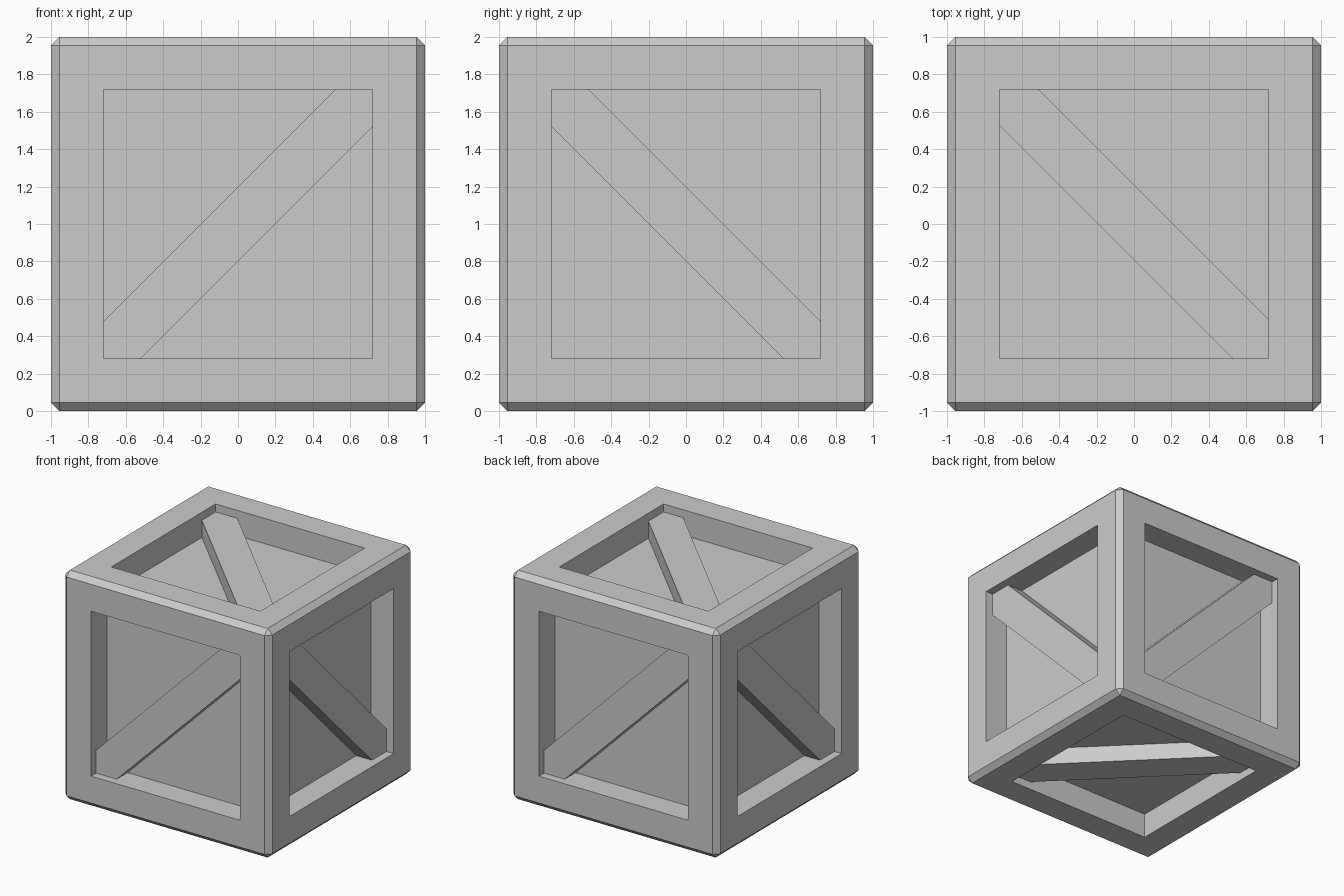
import bpy
import bmesh
from mathutils import Vector

if "Cube" in bpy.data.objects:
    bpy.data.objects.remove(bpy.data.objects["Cube"], do_unlink=True)

BEVEL = 0.045      # chamfer along the crate edges
WINDOW = 0.72      # half size of each recessed panel
PANEL = 0.78       # distance of a panel from the crate centre
BRACE = 0.93       # distance of a brace's outer face from the centre
HALF_CUT = 0.2     # brace half width measured along a window side
CENTRE = Vector((0, 0, 1))

grey = bpy.data.materials.new("plain grey")
grey.use_nodes = True
grey.diffuse_color = (0.6, 0.6, 0.6, 1)
grey.node_tree.nodes["Principled BSDF"].inputs["Base Color"].default_value = (0.6, 0.6, 0.6, 1)


def add_object(name, bm):
    bmesh.ops.recalc_face_normals(bm, faces=bm.faces[:])
    mesh = bpy.data.meshes.new(name)
    bm.to_mesh(mesh)
    bm.free()
    mesh.materials.append(grey)
    obj = bpy.data.objects.new(name, mesh)
    obj.location = CENTRE
    bpy.context.collection.objects.link(obj)


# Crate body: chamfered cube with a recessed panel on every side
bm = bmesh.new()
bmesh.ops.create_cube(bm, size=2)
bmesh.ops.bevel(bm, geom=bm.edges[:], offset=BEVEL, segments=1,
                affect='EDGES', clamp_overlap=True)
bm.normal_update()
sides = [f for f in bm.faces if f.calc_area() > 1]
bmesh.ops.inset_individual(bm, faces=sides, thickness=1 - BEVEL - WINDOW,
                           use_even_offset=True)
bm.normal_update()
for face in sides:
    normal = face.normal.copy()
    panel = bmesh.ops.extrude_discrete_faces(bm, faces=[face])["faces"][0]
    bmesh.ops.translate(bm, verts=panel.verts[:], vec=normal * (PANEL - 1))
add_object("crate_body", bm)


# Diagonal braces: six-sided strips fitted corner to corner in each recess
def add_brace(name, normal, u, v, shift=0):
    n, u, v = Vector(normal), Vector(u), Vector(v)
    w = WINDOW
    upper, lower = w - HALF_CUT - shift, w - HALF_CUT + shift
    outline = [(-w, -w), (-lower, -w), (w, lower), (w, w), (upper, w), (-w, -upper)]
    bm = bmesh.new()
    base = bm.faces.new([bm.verts.new(u * a + v * b + n * PANEL) for a, b in outline])
    new = bmesh.ops.extrude_face_region(bm, geom=[base])["geom"]
    bmesh.ops.translate(bm, verts=[g for g in new if isinstance(g, bmesh.types.BMVert)],
                        vec=n * (BRACE - PANEL))
    add_object(name, bm)


X, Y, Z = (1, 0, 0), (0, 1, 0), (0, 0, 1)
NX, NY, NZ = (-1, 0, 0), (0, -1, 0), (0, 0, -1)
for name, normal, u, v in [
    ("front_brace", NY, X, Z),
    ("back_brace", Y, NX, Z),
    ("left_brace", X, NY, Z),
    ("right_brace", NX, Y, Z),
    ("bottom_brace", NZ, NX, Y),
]:
    add_brace(name, normal, u, v)
add_brace("top_brace", Z, NX, Y, shift=0.01)
